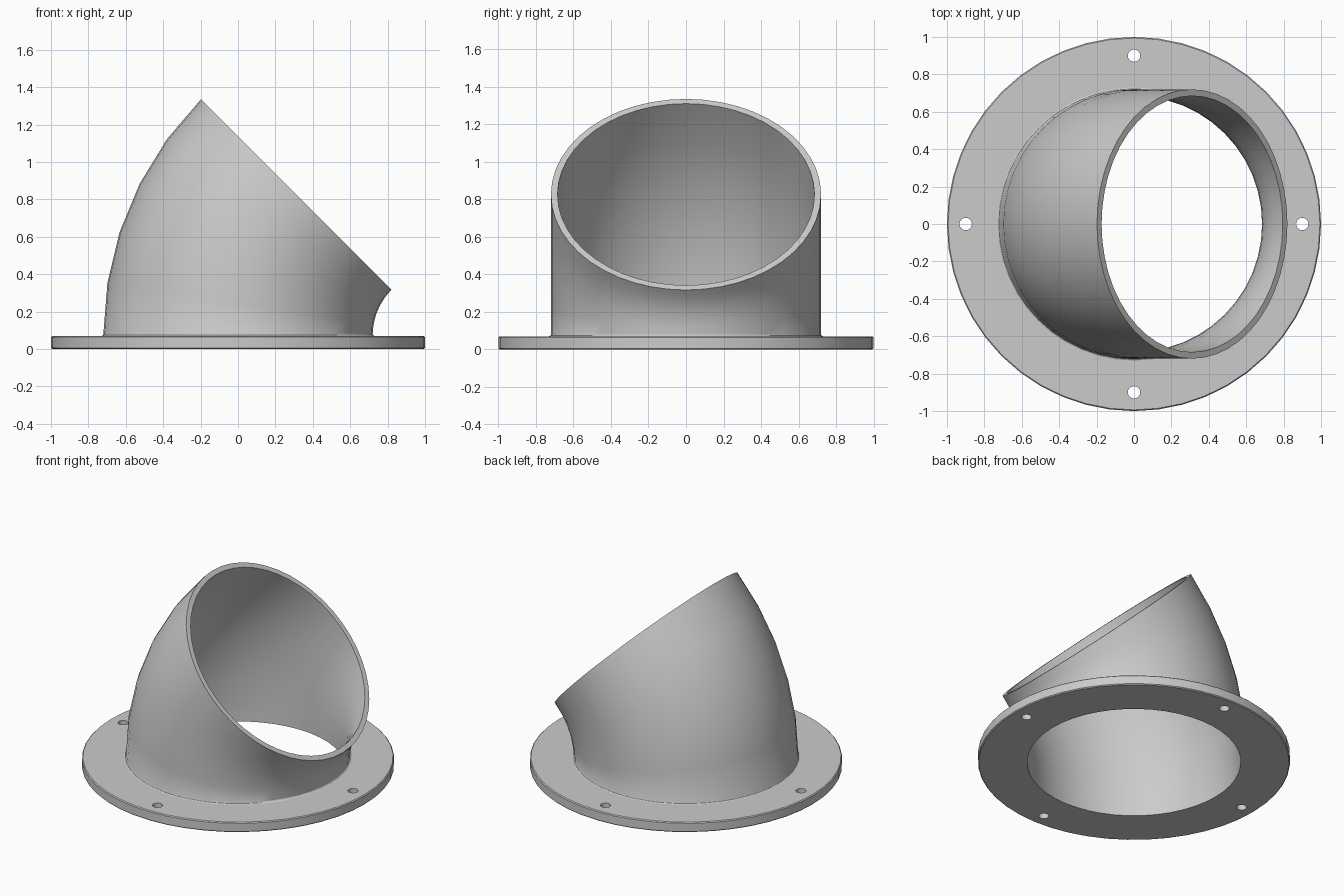
import bpy
import bmesh
from math import cos, sin, pi, radians
from mathutils import Matrix, Vector

cube = bpy.data.objects.get("Cube")
if cube:
    bpy.data.objects.remove(cube, do_unlink=True)

SEGMENTS = 48
OUTER, INNER = 0.72, 0.685          # pipe radii
TOP = 0.07                          # flange thickness
PIVOT = Vector((1.062, 0, 0.075))   # centre of the bend
BEND = radians(45)
STEPS = 5

grey = bpy.data.materials.new("plain grey")
grey.use_nodes = True
grey.diffuse_color = (0.6, 0.6, 0.6, 1)
grey.node_tree.nodes["Principled BSDF"].inputs["Base Color"].default_value = grey.diffuse_color


def loft(name, rings, closed=False):
    """Skin a row of circles, each given as (radius, height, bend angle)."""
    bm = bmesh.new()
    rows = []
    for radius, z, angle in rings:
        turn = (Matrix.Translation(PIVOT) @ Matrix.Rotation(angle, 4, 'Y')
                @ Matrix.Translation(-PIVOT))
        rows.append([bm.verts.new(turn @ Vector((radius * cos(2 * pi * i / SEGMENTS),
                                                 radius * sin(2 * pi * i / SEGMENTS), z)))
                     for i in range(SEGMENTS)])
    pairs = list(zip(rows, rows[1:]))
    if closed:
        pairs.append((rows[-1], rows[0]))
    for a, b in pairs:
        for i in range(SEGMENTS):
            j = (i + 1) % SEGMENTS
            bm.faces.new((a[i], a[j], b[j], b[i]))
    bmesh.ops.recalc_face_normals(bm, faces=bm.faces)
    mesh = bpy.data.meshes.new(name)
    bm.to_mesh(mesh)
    bm.free()
    mesh.materials.append(grey)
    obj = bpy.data.objects.new(name, mesh)
    bpy.context.collection.objects.link(obj)
    return obj


def smooth(obj):
    bpy.ops.object.select_all(action='DESELECT')
    obj.select_set(True)
    bpy.context.view_layer.objects.active = obj
    bpy.ops.object.shade_smooth_by_angle(angle=radians(30))


# Flange: a flat ring with lightly broken outer edges
E = 0.006
flange = loft("flange", [(INNER, 0, 0), (1 - E, 0, 0), (1, E, 0), (1, TOP - E, 0),
                         (1 - E, TOP, 0), (INNER, TOP, 0)], closed=True)

# Four bolt holes
bm = bmesh.new()
for k in range(4):
    place = Matrix.Rotation(k * pi / 2, 4, 'Z') @ Matrix.Translation((0.9, 0, TOP / 2))
    bmesh.ops.create_cone(bm, cap_ends=True, segments=24, radius1=0.033, radius2=0.033,
                          depth=0.3, matrix=place)
mesh = bpy.data.meshes.new("bolt_hole_cutter")
bm.to_mesh(mesh)
bm.free()
mesh.materials.append(grey)
cutter = bpy.data.objects.new("bolt_hole_cutter", mesh)
bpy.context.collection.objects.link(cutter)

cut = flange.modifiers.new("bolt_holes", 'BOOLEAN')
cut.operation = 'DIFFERENCE'
cut.solver = 'EXACT'
cut.object = cutter
bpy.context.view_layer.objects.active = flange
bpy.ops.object.modifier_apply(modifier=cut.name)
bpy.data.objects.remove(cutter, do_unlink=True)

# Bent pipe: small fillet at the foot, outer wall, rim, then inner wall back down
angles = [BEND * i / STEPS for i in range(STEPS + 1)]
z0 = PIVOT.z
rings = [(OUTER + 0.01, TOP, 0), (OUTER + 0.003, TOP + 0.004, 0)]
rings += [(OUTER, z0 + 0.005, 0)]
rings += [(OUTER, z0, a) for a in angles[1:]]
rings += [(INNER, z0, a) for a in reversed(angles)]
rings += [(INNER, TOP, 0)]
pipe = loft("bent_pipe", rings)

for part in (flange, pipe):
    smooth(part)
